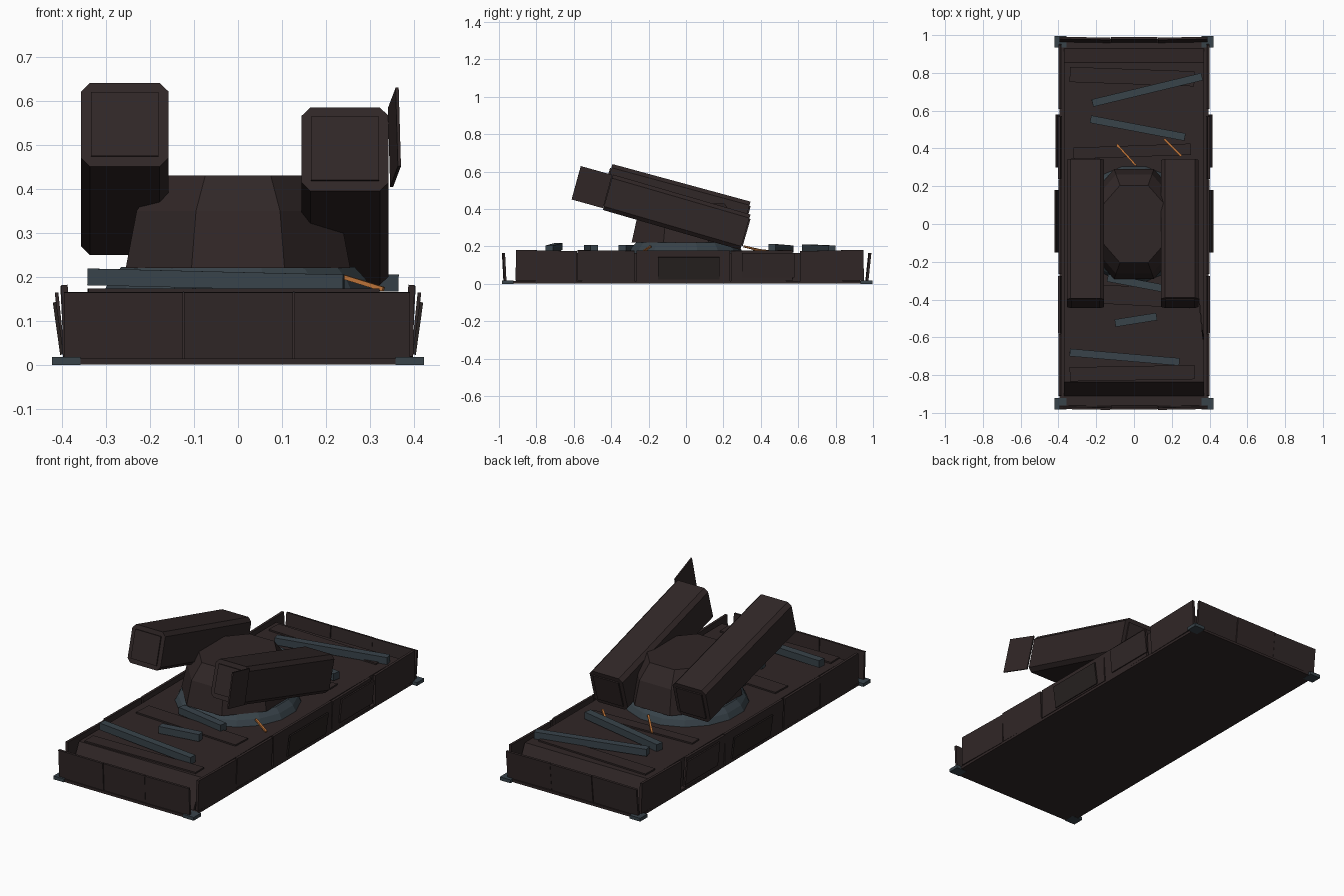
import bpy, bmesh, math
from mathutils import Vector, Matrix, Euler

if "Cube" in bpy.data.objects:
    bpy.data.objects.remove(bpy.data.objects["Cube"], do_unlink=True)


def material(name, rgb):
    m = bpy.data.materials.new(name)
    m.use_nodes = True
    m.diffuse_color = (*rgb, 1)
    m.node_tree.nodes["Principled BSDF"].inputs["Base Color"].default_value = (*rgb, 1)
    return m


BROWN = material("charred_brown", (0.03, 0.02, 0.02))
DARK = material("dark_brown", (0.02, 0.015, 0.014))
SLATE = material("slate_steel", (0.04, 0.056, 0.068))
ORANGE = material("orange_cable", (0.5, 0.17, 0.04))


def finish(bm, name, mat):
    bmesh.ops.recalc_face_normals(bm, faces=bm.faces)
    mesh = bpy.data.meshes.new(name)
    bm.to_mesh(mesh)
    bm.free()
    mesh.materials.append(mat)
    ob = bpy.data.objects.new(name, mesh)
    bpy.context.collection.objects.link(ob)
    return ob


def box(name, size, loc, mat=BROWN, rot=(0, 0, 0), chamfer=0):
    """Box turned by degrees; chamfer cuts the edges that run along y."""
    bm = bmesh.new()
    bmesh.ops.create_cube(bm, size=1)
    bmesh.ops.scale(bm, vec=size, verts=bm.verts)
    if chamfer:
        edges = [e for e in bm.edges if abs(e.verts[0].co.y - e.verts[1].co.y) > 0.01]
        bmesh.ops.bevel(bm, geom=edges, offset=chamfer, segments=1, affect='EDGES')
    turn = Euler([math.radians(a) for a in rot]).to_matrix().to_4x4()
    bm.transform(Matrix.Translation(loc) @ turn)
    return finish(bm, name, mat)


def loft(name, rings, mat, sides, scale=(1, 1)):
    """Stack of polygon rings (apothem, z), flat side facing front."""
    bm = bmesh.new()
    loops = []
    for apothem, z in rings:
        r = apothem / math.cos(math.pi / sides)
        angles = [2 * math.pi * (i + 0.5) / sides for i in range(sides)]
        loops.append([bm.verts.new((r * scale[0] * math.cos(a), r * scale[1] * math.sin(a), z))
                      for a in angles])
    for low, high in zip(loops, loops[1:]):
        for i in range(sides):
            j = (i + 1) % sides
            bm.faces.new((low[i], low[j], high[j], high[i]))
    bm.faces.new(loops[0])
    bm.faces.new(loops[-1])
    return finish(bm, name, mat)


def bar(name, a, b, width, height, mat):
    """Straight bar between two points."""
    a, b = Vector(a), Vector(b)
    d = b - a
    yaw = math.degrees(math.atan2(d.y, d.x))
    pitch = -math.degrees(math.atan2(d.z, d.xy.length))
    return box(name, (d.length, width, height), (a + b) / 2, mat, (0, pitch, yaw))


# Base plate and corner feet
box("base_plate", (0.79, 1.96, 0.014), (0, 0, 0.008))
for x in (-0.39, 0.39):
    for y in (-0.952, 0.965):
        box("corner_foot", (0.064, 0.062, 0.018), (x, y, 0.009), SLATE)

# Hull with sloping ends
hull = box("hull", (0.74, 1.84, 0.15), (0, 0.01, 0.09))
for v in hull.data.vertices:
    if v.co.z > 0.1:
        v.co.y *= 0.92

# Loose deck plates
for y, width, depth, yaw in ((-0.79, 0.66, 0.075, 1), (-0.38, 0.62, 0.1, -3),
                             (0.385, 0.62, 0.06, 2), (0.78, 0.66, 0.08, -2)):
    box("deck_plate", (width, depth, 0.008), (-0.01, y, 0.17), BROWN, (0, 0, yaw))

# Skirt panels along both sides
SKIRT = ((-0.91, -0.585), (-0.58, -0.275), (-0.265, 0.235), (0.24, 0.57), (0.61, 0.95))
for side in (-1, 1):
    for i, (y0, y1) in enumerate(SKIRT):
        lean = side * (3 if i % 2 else 1)
        box("side_skirt", (0.014, y1 - y0, 0.163), (side * 0.392, (y0 + y1) / 2, 0.097),
            BROWN, (0.6 * (i - 2), lean, 0))
    box("side_hatch", (0.008, 0.33, 0.12), (side * 0.408, 0.015, 0.083), DARK, (0, side * 8, 0))
    box("rear_side_flap", (0.008, 0.28, 0.13), (side * 0.405, 0.44, 0.1), BROWN, (0, side * 6, 0))

# Leaning end panels
for name, y, lean in (("front_panel", -0.972, 3), ("rear_panel", 0.975, -6)):
    for i, (x0, x1) in enumerate(((-0.395, -0.125), (-0.122, 0.125), (0.128, 0.39))):
        box(name, (x1 - x0, 0.012, 0.15), ((x0 + x1) / 2, y, 0.09), BROWN,
            (lean, 0, i - 1))

# Turret ring and turret
loft("turret_ring", ((0.305, 0.165), (0.29, 0.195), (0.265, 0.222)), SLATE, 16)
loft("turret", ((0.277, 0.22), (0.25, 0.35), (0.195, 0.43)), BROWN, 8, (0.92, 1.05))


# Launcher boxes beside the turret
def launcher(name, x, z, pitch):
    centre = Vector((x, -0.05, z))
    turn = Euler((math.radians(pitch), 0, 0)).to_matrix()
    box(name, (0.198, 0.765, 0.197), centre, BROWN, (pitch, 0, 0), 0.02)
    for end in (-1, 1):
        box(name + "_end_cover", (0.154, 0.009, 0.15),
            centre + turn @ Vector((0, end * 0.385, 0)), BROWN, (pitch, 0, 0))


launcher("right_launcher", -0.257, 0.445, -15.2)
launcher("left_launcher", 0.243, 0.383, -16.2)
box("launcher_door", (0.007, 0.175, 0.185), (0.355, -0.503, 0.517), BROWN, (-15.5, 0, 6))
for side, z in ((-1, 0.37), (1, 0.33)):
    box("launcher_arm", (0.1, 0.16, 0.08), (side * 0.17, 0, z))

# Fallen beams on the deck
BEAMS = (((-0.34, -0.68, 0.2), (0.24, -0.73, 0.186)),
         ((-0.10, -0.525, 0.188), (0.12, -0.49, 0.188)),
         ((-0.14, -0.285, 0.188), (0.15, -0.34, 0.188)),
         ((-0.23, 0.555, 0.186), (0.27, 0.46, 0.194)),
         ((-0.22, 0.64, 0.192), (0.36, 0.78, 0.186)))
for a, b in BEAMS:
    bar("fallen_beam", a, b, 0.04, 0.038, SLATE)

# Torn cables
for a, b in (((-0.09, 0.42, 0.174), (0.01, 0.31, 0.2)),
             ((0.16, 0.45, 0.174), (0.25, 0.36, 0.185)),
             ((0.24, -0.19, 0.2), (0.33, -0.23, 0.172))):
    bar("torn_cable", a, b, 0.01, 0.01, ORANGE)
